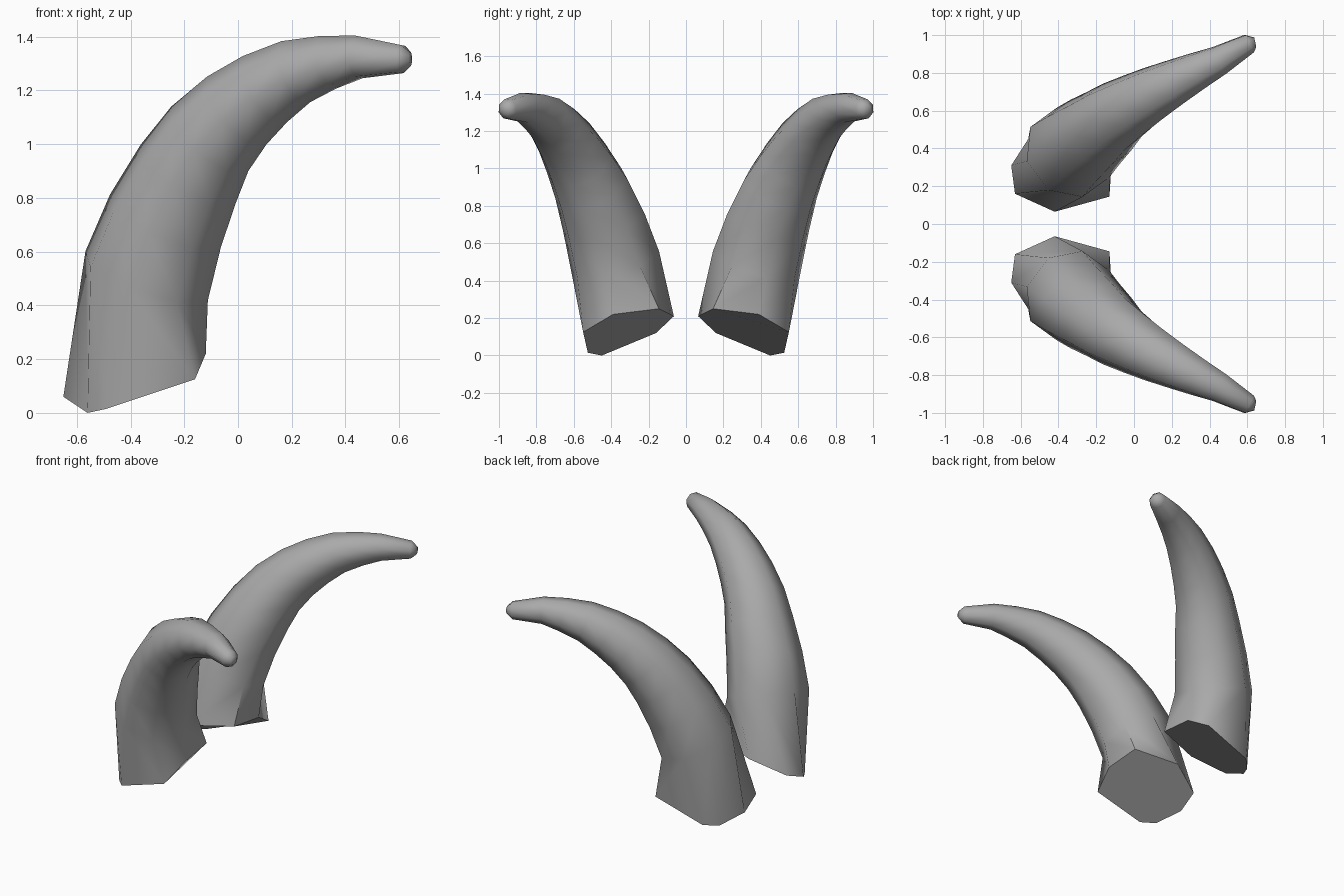
import bpy, bmesh, math
from mathutils import Vector

cube = bpy.data.objects.get("Cube")
if cube:
    bpy.data.objects.remove(cube)

# Single horn colour
COLOR = (0.40, 0.40, 0.40, 1)
mat = bpy.data.materials.new("horn_grey")
mat.use_nodes = True
mat.diffuse_color = COLOR
mat.node_tree.nodes["Principled BSDF"].inputs["Base Color"].default_value = COLOR

SIDES = 8

# Slanted, uneven octagonal root of the horn
ROOT = [(-.12, .39, .22), (-.16, .55, .125), (-.49, .525, .015), (-.56, .45, 0),
        (-.65, .31, .06), (-.63, .16, .12), (-.42, .065, .21), (-.13, .145, .25)]

# Centre line with radius, from just above the root to the tip
SPINE = [(-.34, .38, .51, .25), (-.27, .44, .715, .232), (-.185, .505, .89, .21),
         (-.105, .57, 1.02, .188), (-.005, .63, 1.125, .168), (.1, .69, 1.205, .148),
         (.215, .75, 1.27, .126), (.335, .81, 1.305, .104), (.45, .865, 1.325, .083),
         (.61, .955, 1.317, .055), (.642, .962, 1.317, .027)]

LATERAL = Vector((-.5, .866, 0))
TWIST = math.radians(-17)


def ring_points(i):
    """Octagon across the centre line at spine point i."""
    center = Vector(SPINE[i][:3])
    before = Vector(SPINE[max(i - 1, 0)][:3])
    after = Vector(SPINE[min(i + 1, len(SPINE) - 1)][:3])
    tangent = (after - before).normalized()
    inner = LATERAL.cross(tangent).normalized()
    side = tangent.cross(inner)
    for k in range(SIDES):
        a = TWIST + math.tau * k / SIDES
        yield center + SPINE[i][3] * (inner * math.cos(a) + side * math.sin(a))


def make_horn(name, sign):
    bm = bmesh.new()
    loops = [ROOT] + [ring_points(i) for i in range(len(SPINE))]
    rings = [[bm.verts.new((x, sign * y, z)) for x, y, z in loop] for loop in loops]
    # Skin between neighbouring rings
    for low, high in zip(rings, rings[1:]):
        for k in range(SIDES):
            n = (k + 1) % SIDES
            bm.faces.new((low[k], low[n], high[n], high[k]))
    # Root and tip caps
    bm.faces.new(rings[0])
    bm.faces.new(rings[-1])
    bmesh.ops.recalc_face_normals(bm, faces=bm.faces)
    mesh = bpy.data.meshes.new(name)
    bm.to_mesh(mesh)
    bm.free()
    mesh.materials.append(mat)
    obj = bpy.data.objects.new(name, mesh)
    bpy.context.collection.objects.link(obj)
    bpy.ops.object.select_all(action='DESELECT')
    obj.select_set(True)
    bpy.context.view_layer.objects.active = obj
    bpy.ops.object.shade_smooth_by_angle(angle=math.radians(62))


make_horn("left_horn", 1)
make_horn("right_horn", -1)
